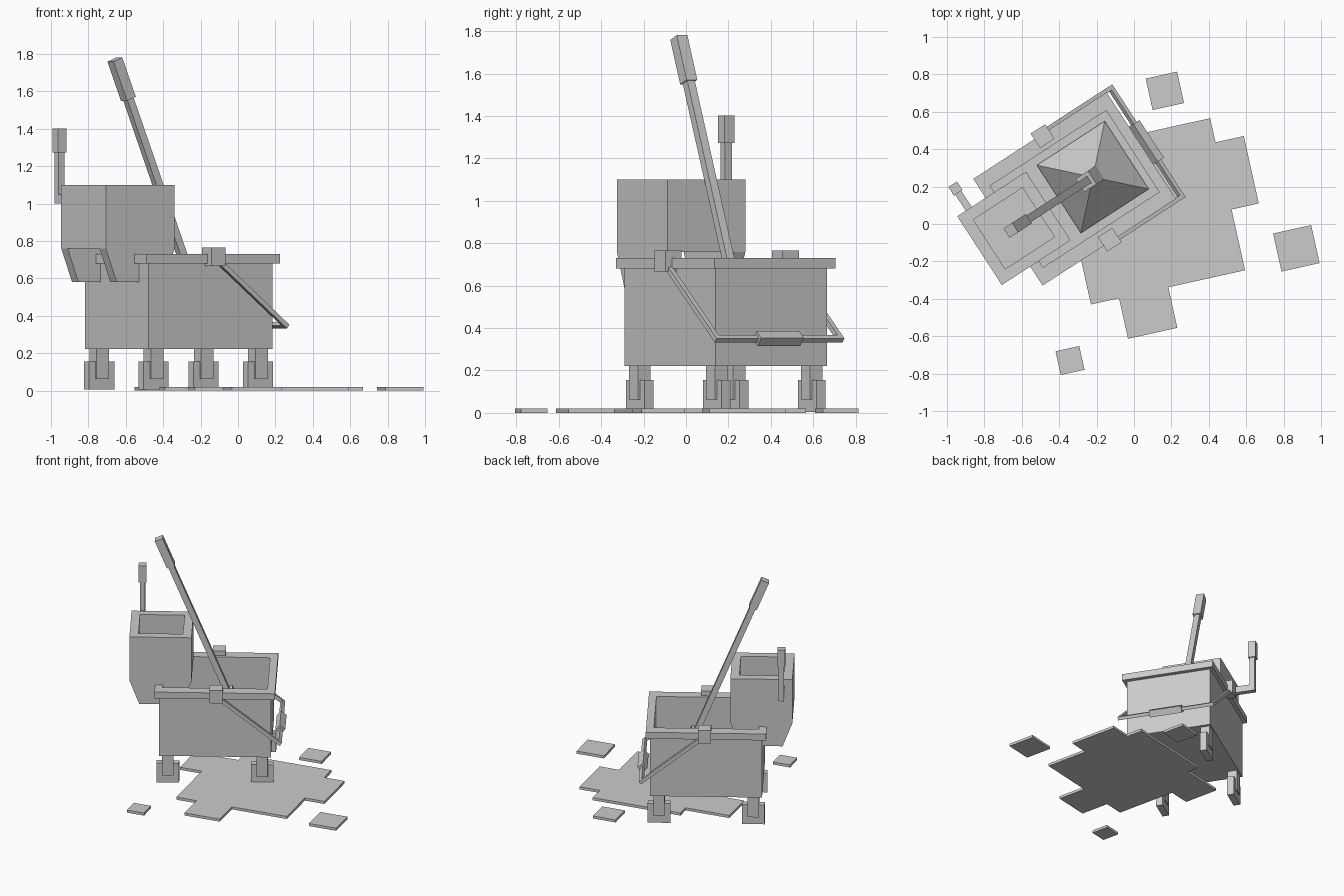
import bpy, bmesh, math
from mathutils import Matrix, Vector

if "Cube" in bpy.data.objects:
    bpy.data.objects.remove(bpy.data.objects["Cube"])

grey = bpy.data.materials.new("plain_grey")
grey.diffuse_color = (0.6, 0.6, 0.6, 1)
grey.use_nodes = True
grey.node_tree.nodes["Principled BSDF"].inputs["Base Color"].default_value = grey.diffuse_color

# Bucket frame (long side along local x) and puddle frame
BUCKET = Matrix.Translation((-0.3175, 0.1875, 0)) @ Matrix.Rotation(math.radians(33), 4, 'Z')
PUDDLE = Matrix.Rotation(math.radians(12.5), 4, 'Z')


def finish(name, bm, frame):
    bmesh.ops.transform(bm, matrix=frame, verts=bm.verts)
    bmesh.ops.recalc_face_normals(bm, faces=bm.faces)
    mesh = bpy.data.meshes.new(name)
    bm.to_mesh(mesh)
    bm.free()
    mesh.materials.append(grey)
    ob = bpy.data.objects.new(name, mesh)
    bpy.context.collection.objects.link(ob)
    return ob


def box(name, center, size, tilt=0.0, frame=BUCKET):
    """Box turned about its local y axis by tilt."""
    bm = bmesh.new()
    bmesh.ops.create_cube(bm, size=1)
    m = Matrix.Translation(center) @ Matrix.Rotation(tilt, 4, 'Y') @ Matrix.Diagonal((*size, 1))
    return finish(name, bm, frame @ m)


def prism(name, points, depth, frame):
    """Flat outline extruded along z."""
    bm = bmesh.new()
    face = bm.faces.new([bm.verts.new((x, y, 0)) for x, y in points])
    ext = bmesh.ops.extrude_face_region(bm, geom=[face])
    for v in ext['geom']:
        if isinstance(v, bmesh.types.BMVert):
            v.co.z += depth
    return finish(name, bm, frame)


def hollow(name, cx, outer, inner, z0, z1, floor=None):
    """Rectangular tray, or an open frame when floor is None."""
    bm = bmesh.new()

    def loop(half, z):
        return [bm.verts.new((cx + sx * half[0], sy * half[1], z))
                for sx, sy in ((-1, -1), (1, -1), (1, 1), (-1, 1))]

    rings = [loop(outer, z0), loop(outer, z1), loop(inner, z1),
             loop(inner, z0 if floor is None else floor)]
    pairs = list(zip(rings, rings[1:]))
    if floor is None:
        pairs.append((rings[3], rings[0]))
    else:
        bm.faces.new(rings[0])
        bm.faces.new(rings[3])
    for a, b in pairs:
        for i in range(4):
            j = (i + 1) % 4
            bm.faces.new((a[i], a[j], b[j], b[i]))
    return finish(name, bm, BUCKET)


def bar(name, a, b, size):
    """Square bar between two points that share the same local y."""
    a, b = Vector(a), Vector(b)
    d = b - a
    return box(name, (a + b) / 2, (size, size, d.length), math.atan2(d.x, d.z))


# Bucket body and rim
hollow("bucket_body", 0, (0.395, 0.313), (0.37, 0.26), 0.222, 0.68, 0.26)
hollow("bucket_rim", 0, (0.425, 0.34), (0.37, 0.26), 0.68, 0.73)

# Casters
for sx in (-1, 1):
    for sy in (-1, 1):
        box("caster_wheel", (sx * 0.333, sy * 0.267, 0.08), (0.16, 0.05, 0.15))
        box("caster_fork", (sx * 0.333, sy * 0.267, 0.143), (0.08, 0.07, 0.16))

# Carrying handle: pivot blocks, arms, cross bar and grip
swing = math.atan2(0.35, 0.435)
for sy in (-1, 1):
    box("handle_pivot", (0.01, sy * 0.33, 0.716), (0.092, 0.092, 0.1))
    bar("handle_arm", (0.02, sy * 0.347, 0.70), (0.456, sy * 0.347, 0.35), 0.025)
box("handle_cross_bar", (0.456, 0, 0.35), (0.025, 0.719, 0.025), swing)
box("handle_grip", (0.456, 0, 0.35), (0.05, 0.24, 0.05), swing)

# Wringer: hopper, slanted side plates, lever
PX = -0.387
hollow("wringer_hopper", PX, (0.219, 0.219), (0.157, 0.157), 0.76, 1.10, 0.80)
plate = [(-0.219, 0.76), (0.219, 0.76), (0.15, 0.58), (-0.15, 0.58)]
for y in (-0.157, 0.219):
    prism("wringer_side_plate", plate, 0.062,
          BUCKET @ Matrix.Translation((PX, y, 0)) @ Matrix.Rotation(math.pi / 2, 4, 'X'))
box("lever_arm", (-0.533, 0.293, 1.025), (0.038, 0.15, 0.05))
box("lever_rod", (-0.533, 0.349, 1.14), (0.038, 0.038, 0.28))
box("lever_grip", (-0.533, 0.349, 1.337), (0.055, 0.055, 0.13))


# Mop: pole, grip, socket and spread head
def pole(z):
    return (0.02 - 0.41 * (z - 0.73), 0, z)


bar("mop_pole", pole(0.45), pole(1.60), 0.042)
bar("mop_grip", pole(1.56), pole(1.77), 0.06)
bar("mop_socket", pole(0.46), pole(0.60), 0.085)
bm = bmesh.new()
bmesh.ops.create_cone(bm, cap_ends=True, segments=4, radius1=0.306, radius2=0.05, depth=0.24,
                      matrix=Matrix.Translation((0.116, 0, 0.39)) @ Matrix.Rotation(math.pi / 4, 4, 'Z'))
finish("mop_head", bm, BUCKET)

# Puddle and loose splashes
outline = [(0.52, 0.464), (0.52, 0.332), (0.675, 0.332), (0.675, -0.037), (0.526, -0.037),
           (0.526, -0.37), (0.106, -0.37), (0.106, -0.592), (-0.164, -0.592), (-0.164, -0.37),
           (-0.318, -0.37), (-0.318, 0.10), (-0.485, 0.10), (-0.485, 0.37), (-0.15, 0.37),
           (-0.15, 0.464)]
prism("puddle", outline, 0.02, PUDDLE)
for x, y, s in ((0.165, 0.712, 0.172), (0.868, -0.13, 0.208), (-0.342, -0.73, 0.13)):
    box("splash", (0, 0, 0.01), (s, s, 0.02), 0, Matrix.Translation((x, y, 0)) @ PUDDLE)
